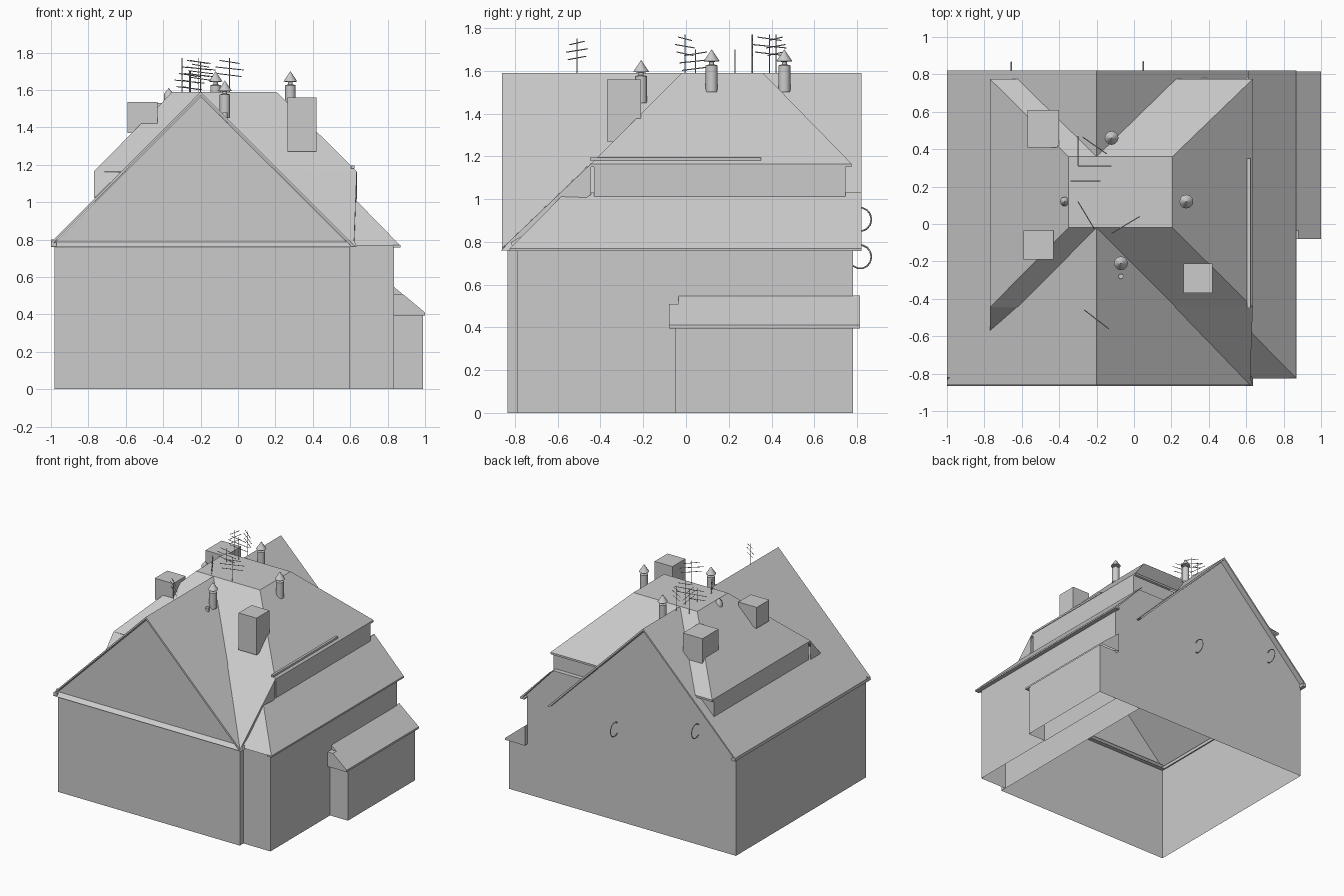
import bpy, bmesh, math
from mathutils import Vector

if "Cube" in bpy.data.objects:
    bpy.data.objects.remove(bpy.data.objects["Cube"])


def mesh_object(name, verts, faces):
    me = bpy.data.meshes.new(name)
    me.from_pydata([Vector(v) for v in verts], [], faces)
    bm = bmesh.new()
    bm.from_mesh(me)
    bmesh.ops.recalc_face_normals(bm, faces=bm.faces)
    bm.to_mesh(me)
    bm.free()
    ob = bpy.data.objects.new(name, me)
    bpy.context.collection.objects.link(ob)
    return ob


def prism(name, profile, y0, y1, skip=()):
    """Extrude an xz profile along y; skip lists side faces left open."""
    n = len(profile)
    verts = [(x, y, z) for y in (y0, y1) for x, z in profile]
    faces = [tuple(range(n)), tuple(range(n, 2 * n))]
    faces += [(i, (i + 1) % n, (i + 1) % n + n, i + n) for i in range(n) if i not in skip]
    return mesh_object(name, verts, faces)


def frustum(name, low, high, z0, z1, top=True, bottom=False):
    """Hipped block between two rectangles (x0, x1, y0, y1)."""
    verts = []
    for (x0, x1, y0, y1), z in ((low, z0), (high, z1)):
        verts += [(x0, y0, z), (x1, y0, z), (x1, y1, z), (x0, y1, z)]
    faces = [(i, (i + 1) % 4, (i + 1) % 4 + 4, i + 4) for i in range(4)]
    if top:
        faces.append((4, 5, 6, 7))
    if bottom:
        faces.append((0, 1, 2, 3))
    return mesh_object(name, verts, faces)


def box(name, x0, x1, y0, y1, z0, z1, top=True, bottom=False):
    r = (x0, x1, y0, y1)
    return frustum(name, r, r, z0, z1, top, bottom)


def lathe(name, x, y, profile, sides=12):
    """Round part from (radius, z) pairs."""
    bm = bmesh.new()
    rings = [[bm.verts.new((x + r * math.cos(2 * math.pi * i / sides),
                            y + r * math.sin(2 * math.pi * i / sides), z))
              for i in range(sides)] for r, z in profile]
    for a, b in zip(rings, rings[1:]):
        for i in range(sides):
            j = (i + 1) % sides
            bm.faces.new((a[i], a[j], b[j], b[i]))
    bm.faces.new(rings[-1])
    bm.normal_update()
    me = bpy.data.meshes.new(name)
    bm.to_mesh(me)
    bm.free()
    for p in me.polygons:
        p.use_smooth = abs(p.normal.z) < 0.9
    ob = bpy.data.objects.new(name, me)
    bpy.context.collection.objects.link(ob)


def wires(name, paths, radius):
    """Thin rods or bent wires."""
    cu = bpy.data.curves.new(name, 'CURVE')
    cu.dimensions = '3D'
    cu.bevel_depth = radius
    cu.bevel_resolution = 0
    cu.use_fill_caps = True
    for path in paths:
        sp = cu.splines.new('POLY')
        sp.points.add(len(path) - 1)
        for p, co in zip(sp.points, path):
            p.co = (*co, 1)
    ob = bpy.data.objects.new(name, cu)
    bpy.context.collection.objects.link(ob)


# Walls, open underneath
prism("main_walls", [(-.98, 0), (.60, 0), (.60, .77), (-.2, 1.565), (-.98, .785)],
      -.835, .78, skip=(0, 2, 3))
box("side_wing_walls", .60, .835, -.79, .78, 0, .77, top=False)
box("annex_walls", .83, .99, -.05, .78, 0, .41, top=False)

# Main gable roof sheet running front to back
prism("gable_roof", [(-1, .785), (-.2, 1.59), (.63, .76), (.61, .76), (-.2, 1.572), (-.985, .785)],
      -.86, .82)

# Skirt ledge under the front gable
mesh_object("front_skirt",
            [(-1, -.82, .80), (.62, -.82, .80), (.635, -.865, .76), (-1, -.865, .76),
             (-1, -.80, .76), (.635, -.80, .76)],
            [(0, 1, 2, 3), (3, 2, 5, 4), (0, 3, 4), (1, 5, 2)])

# Lower side roof, hipped at the front, with a thin overhang at the back
frustum("lower_side_roof", (.30, .868, -.825, .78), (.30, .612, -.565, .78), .768, 1.03)
prism("lower_roof_overhang", [(.605, 1.03), (.612, 1.03), (.868, .768), (.85, .768)], .775, .82)
box("side_eave_trim", .83, .868, -.825, .82, .758, .77, bottom=True)
box("left_eave_trim", -1.0, -.97, -.86, .82, .76, .785, bottom=True)

# Raised storey and its hipped roof with a flat top
box("upper_walls", -.765, .63, -.43, .745, 1.0, 1.16, top=False)
frustum("upper_hip_roof", (-.77, .635, -.445, .775), (-.35, .205, -.02, .36), 1.165, 1.59)
box("upper_eave_trim", -.77, .635, -.445, .775, 1.15, 1.165, top=False)

# The front slope runs on down to the gable roof at both corners
mesh_object("upper_left_corner",
            [(-.77, -.445, 1.165), (-.77, -.57, 1.02), (-.62, -.44, 1.165), (-.77, -.445, 1.0)],
            [(0, 1, 2), (0, 1, 3)])
mesh_object("front_valley_slope",
            [(.635, -.445, 1.165), (.62, -.86, .77), (.21, -.445, 1.17), (.635, -.445, 1.02)],
            [(0, 1, 2), (0, 1, 3)])
box("upper_gutter", .605, .622, -.45, .35, 1.18, 1.195, bottom=True)

# Annex lean-to roof
prism("annex_roof", [(.83, .55), (1.0, .41), (1.0, .395), (.83, .395)], -.035, .815, skip=(2,))
prism("annex_roof_end", [(.83, .51), (.88, .51), (1.0, .41), (1.0, .395), (.83, .395)],
      -.08, -.035)

# Square chimney stacks
for i, (x0, x1, y0, y1, z0, z1) in enumerate([
        (-.57, -.40, .41, .61, 1.32, 1.53),
        (-.59, -.43, -.19, -.035, 1.37, 1.535),
        (.265, .42, -.37, -.21, 1.27, 1.56)]):
    box(f"chimney_{i}", x0, x1, y0, y1, z0, z1)

# Round vent pipes with conical caps
for i, (x, y, z) in enumerate([(.28, .12, 1.70), (-.12, .46, 1.70), (-.07, -.21, 1.65)]):
    lathe(f"vent_pipe_{i}", x, y, [(.028, z - .20), (.028, z - .075), (.012, z - .07),
                                  (.012, z - .058), (.037, z - .055), (.0005, z)])
lathe("small_vent", -.37, .12, [(.025, 1.54), (.025, 1.58), (.0005, 1.61)])
lathe("tiny_vent", -.07, -.28, [(.014, 1.42), (.014, 1.48)], 8)

# Aerials: a mast with stacked cross bars, (x, y, top, bar dx, bar dy)
for i, (x, y, top, dx, dy) in enumerate([
        (-.20, -.51, 1.75, .065, -.05), (-.045, -.005, 1.77, .075, .045),
        (-.255, .045, 1.70, .045, -.075), (-.26, .23, 1.70, .08, 0),
        (-.21, .42, 1.77, .065, -.045), (-.21, .31, 1.77, .09, 0),
        (-.30, .39, 1.77, 0, .08)]):
    paths = [[(x, y, 1.57), (x, y, top)]]
    for k, s in enumerate((.7, 1, .85)):
        z = top - .02 - .035 * k
        paths.append([(x - dx * s, y - dy * s, z + .008), (x + dx * s, y + dy * s, z - .008)])
    wires(f"aerial_{i}", paths, .0025)

# Bent wall hooks on the back
for i, (x, z) in enumerate([(-.655, .905), (.05, .73)]):
    arc = [(x, .815 + .052 * math.cos(a), z + .055 * math.sin(a))
           for a in [math.radians(-130 + 26 * k) for k in range(11)]]
    wires(f"wall_hook_{i}", [arc], .004)
